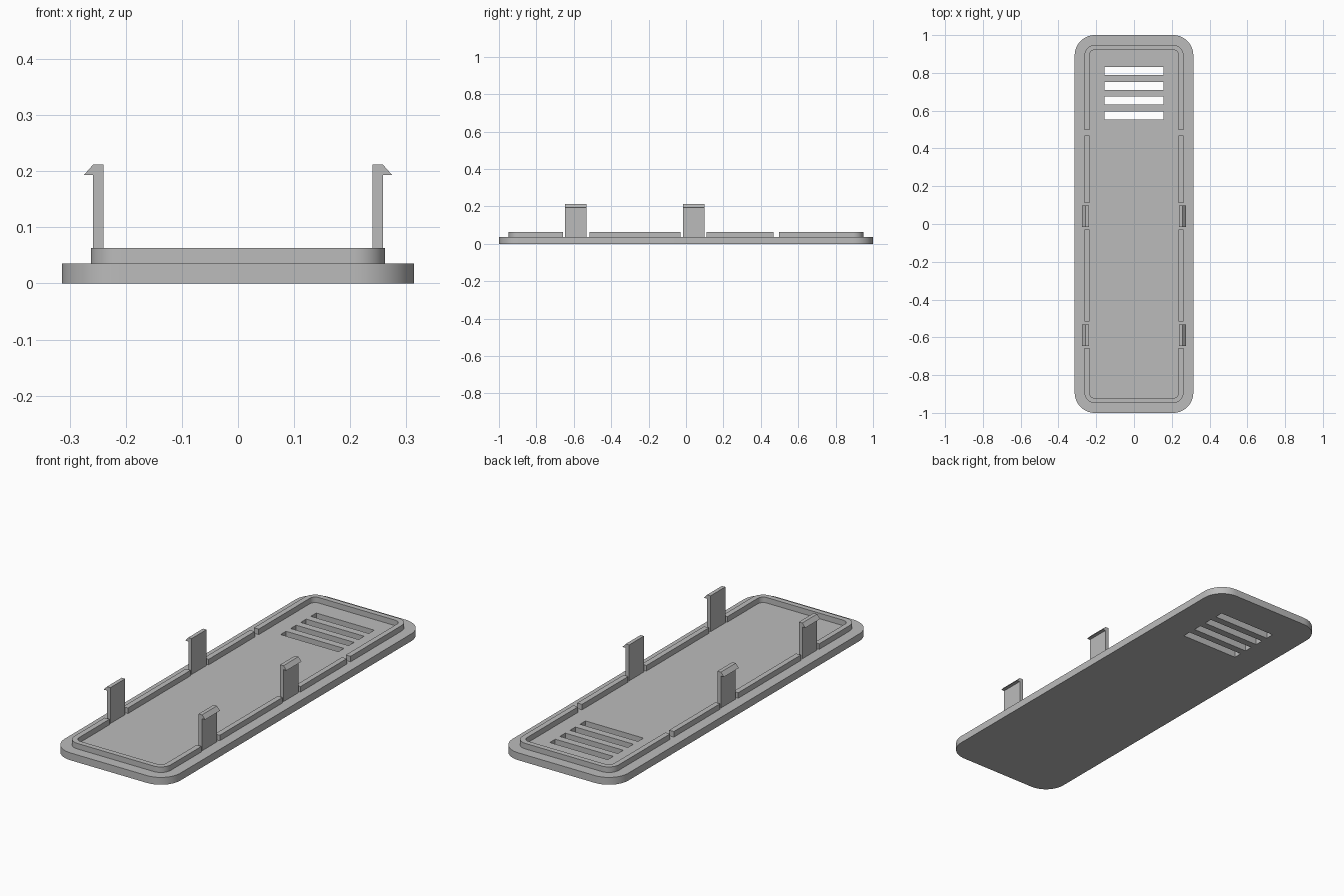
import bpy, bmesh
from math import sin, cos, pi, radians
from mathutils import Matrix

if "Cube" in bpy.data.objects:
    bpy.data.objects.remove(bpy.data.objects["Cube"], do_unlink=True)

grey = bpy.data.materials.new("plain_grey")
grey.use_nodes = True
color = (0.5, 0.5, 0.5, 1)
grey.diffuse_color = color
grey.node_tree.nodes["Principled BSDF"].inputs["Base Color"].default_value = color

PLATE_TOP, RIM_TOP = 0.036, 0.063


def corner(cx, cy, r, start, steps=14):
    """Quarter circle, counter-clockwise from the start angle."""
    angles = [radians(start) + i * pi / 2 / steps for i in range(steps + 1)]
    return [(cx + r * cos(a), cy + r * sin(a)) for a in angles]


def rounded_rect(hx, hy, r):
    x, y = hx - r, hy - r
    return (corner(x, y, r, 0) + corner(-x, y, r, 90)
            + corner(-x, -y, r, 180) + corner(x, -y, r, 270))


def rect(x0, x1, y0, y1):
    return [(x0, y0), (x1, y0), (x1, y1), (x0, y1)]


def extrude(name, loops, depth, matrix):
    """Solid from a filled outline; further loops become holes."""
    curve = bpy.data.curves.new(name + "_outline", "CURVE")
    curve.dimensions = "2D"
    curve.fill_mode = "BOTH"
    curve.extrude = depth / 2
    for loop in loops:
        spline = curve.splines.new("POLY")
        spline.points.add(len(loop) - 1)
        for point, (x, y) in zip(spline.points, loop):
            point.co = (x, y, 0, 1)
        spline.use_cyclic_u = True
    temp = bpy.data.objects.new(name + "_outline", curve)
    bpy.context.collection.objects.link(temp)
    graph = bpy.context.evaluated_depsgraph_get()
    mesh = bpy.data.meshes.new_from_object(temp.evaluated_get(graph))
    bpy.data.objects.remove(temp, do_unlink=True)
    bpy.data.curves.remove(curve)

    bm = bmesh.new()
    bm.from_mesh(mesh)
    bmesh.ops.remove_doubles(bm, verts=bm.verts, dist=1e-5)
    bm.transform(matrix)
    bmesh.ops.recalc_face_normals(bm, faces=bm.faces)
    bm.to_mesh(mesh)
    bm.free()
    mesh.materials.clear()
    mesh.materials.append(grey)
    obj = bpy.data.objects.new(name, mesh)
    bpy.context.collection.objects.link(obj)
    bpy.ops.object.select_all(action="DESELECT")
    obj.select_set(True)
    bpy.context.view_layer.objects.active = obj
    bpy.ops.object.shade_smooth_by_angle(angle=radians(30))
    return obj


def upright(name, loops, z0, z1):
    return extrude(name, loops, z1 - z0, Matrix.Translation((0, 0, (z0 + z1) / 2)))


# Base plate with four vent slots
slots = [rect(-0.157, 0.157, y - 0.021, y + 0.021)
         for y in (0.575, 0.653, 0.731, 0.809)]
upright("base_plate", [rounded_rect(0.314, 1.0, 0.107)] + slots, 0, PLATE_TOP)

# Rim ends: U shapes around the rounded corners
OUT_X, OUT_Y, OUT_R, WALL = 0.262, 0.948, 0.055, 0.026
IN_X, IN_Y, IN_R = OUT_X - WALL, OUT_Y - WALL, OUT_R - WALL
for name, side, end in (("rim_back", 1, 0.497), ("rim_front", -1, 0.657)):
    cx, cy = OUT_X - OUT_R, OUT_Y - OUT_R
    outer = corner(cx, cy, OUT_R, 0) + corner(-cx, cy, OUT_R, 90)
    inner = corner(cx, cy, IN_R, 0) + corner(-cx, cy, IN_R, 90)
    loop = ([(OUT_X, end)] + outer + [(-OUT_X, end), (-IN_X, end)]
            + inner[::-1] + [(IN_X, end)])
    upright(name, [[(x, side * y) for x, y in loop]], PLATE_TOP, RIM_TOP)

# Straight rim pieces and hooked clips on both sides
hook = [(0.2395, PLATE_TOP), (0.258, PLATE_TOP), (0.258, 0.193),
        (0.275, 0.193), (0.258, 0.212), (0.2395, 0.212)]
for side, label in ((1, "left"), (-1, "right")):
    for place, y0, y1 in (("front", -0.515, -0.03), ("back", 0.110, 0.468)):
        bar = rect(side * IN_X, side * OUT_X, y0, y1)
        upright(f"rim_side_{place}_{label}", [bar], PLATE_TOP, RIM_TOP)
    for place, y in (("front", -0.589), ("back", 0.041)):
        stand = Matrix.Translation((0, y, 0)) @ Matrix.Rotation(pi / 2, 4, "X")
        extrude(f"clip_{place}_{label}", [[(side * x, z) for x, z in hook]],
                0.115, stand)
